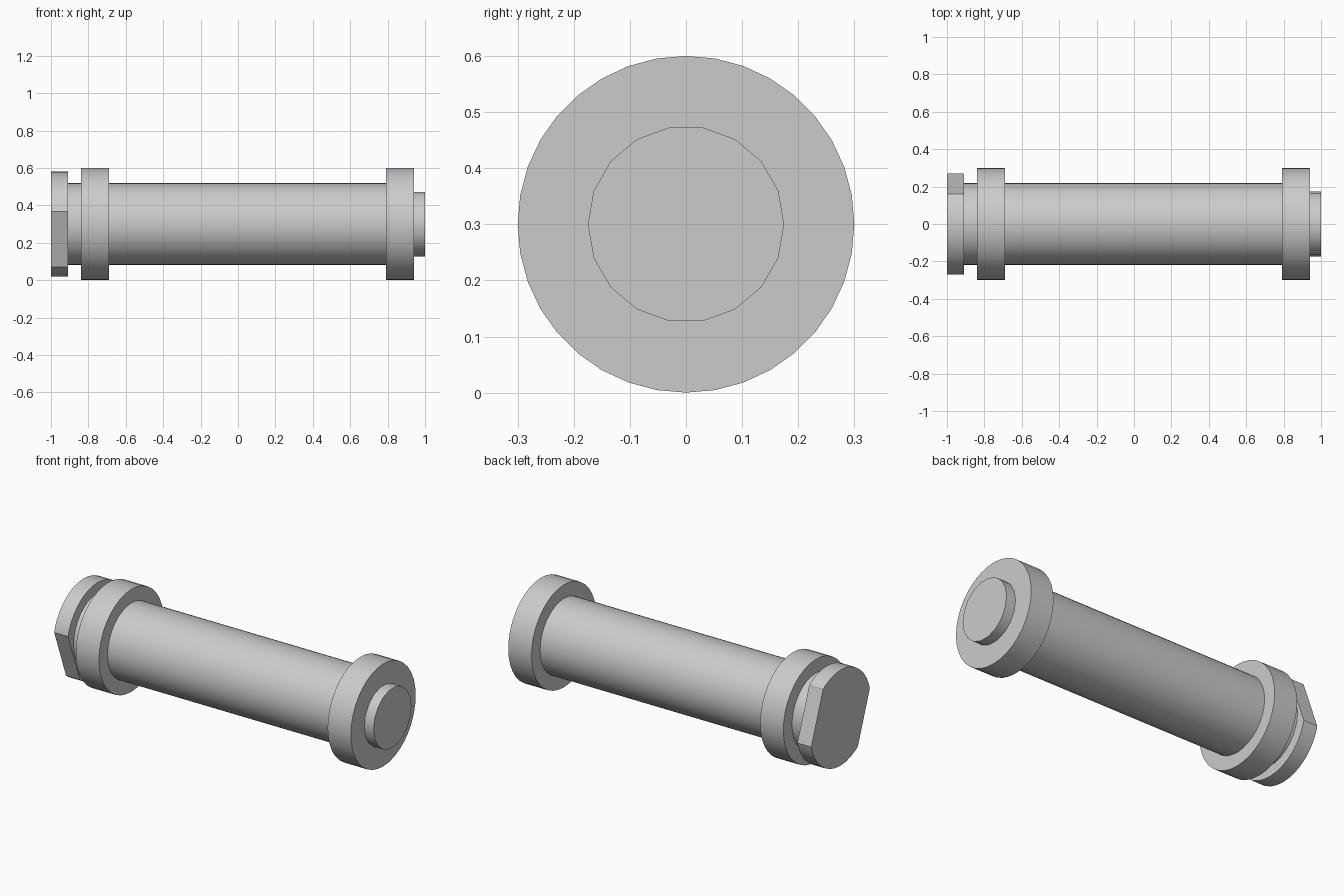
import bpy, bmesh, math
from mathutils import Matrix, Vector

cube = bpy.data.objects.get("Cube")
if cube:
    bpy.data.objects.remove(cube, do_unlink=True)

AXIS_Z = 0.30

steel = bpy.data.materials.new("grey steel")
steel.use_nodes = True
colour = (0.6, 0.6, 0.6, 1)
steel.diffuse_color = colour
steel.node_tree.nodes["Principled BSDF"].inputs["Base Color"].default_value = colour


def cylinder(name, radius, x0, x1, sides, flats=None):
    """Cylinder along x; flats = (distance, angle) trims two opposite sides."""
    bm = bmesh.new()
    bmesh.ops.create_cone(bm, cap_ends=True, segments=sides, radius1=radius,
                          radius2=radius, depth=x1 - x0)
    bm.transform(Matrix.Translation(((x0 + x1) / 2, 0, AXIS_Z))
                 @ Matrix.Rotation(math.pi / 2, 4, 'Y'))
    if flats:
        distance, angle = flats
        normal = Vector((0, math.cos(angle), math.sin(angle)))
        for side in (normal, -normal):
            cut = bmesh.ops.bisect_plane(
                bm, geom=bm.verts[:] + bm.edges[:] + bm.faces[:],
                plane_co=Vector((0, 0, AXIS_Z)) + side * distance,
                plane_no=side, clear_outer=True)
            edges = [e for e in cut["geom_cut"] if isinstance(e, bmesh.types.BMEdge)]
            bmesh.ops.holes_fill(bm, edges=edges)
    bmesh.ops.recalc_face_normals(bm, faces=bm.faces)
    mesh = bpy.data.meshes.new(name)
    bm.to_mesh(mesh)
    bm.free()
    mesh.materials.append(steel)
    obj = bpy.data.objects.new(name, mesh)
    bpy.context.collection.objects.link(obj)
    return obj


def activate(obj):
    bpy.ops.object.select_all(action='DESELECT')
    obj.select_set(True)
    bpy.context.view_layer.objects.active = obj


def bore(obj, cutter):
    activate(obj)
    mod = obj.modifiers.new("bore", 'BOOLEAN')
    mod.operation, mod.object, mod.solver = 'DIFFERENCE', cutter, 'EXACT'
    bpy.ops.object.modifier_apply(modifier=mod.name)


# Pin: flat-sided head, shaft and end stub
head = cylinder("head", 0.28, -1.0, -0.91, 36, flats=(0.23, math.radians(20.4)))
shaft = cylinder("shaft", 0.22, -0.93, 0.94, 32)
stub = cylinder("end_stub", 0.175, 0.90, 1.0, 18)

# Collars sliding on the shaft
left_collar = cylinder("left_collar", 0.30, 0.79, 0.94, 36)
right_collar = cylinder("right_collar", 0.30, -0.84, -0.69, 36)

# Centre hole in the stub, and clearance bores in the collars
hole = cylinder("hole_cutter", 0.07, 0.5, 1.1, 12)
clearance = cylinder("clearance_cutter", 0.2235, -1.2, 1.2, 32)
for part in (shaft, stub):
    bore(part, hole)
for part in (left_collar, right_collar):
    bore(part, clearance)
for cutter in (hole, clearance):
    bpy.data.objects.remove(cutter, do_unlink=True)

# Smooth round walls, crisp rims
for part in (head, shaft, stub, left_collar, right_collar):
    activate(part)
    bpy.ops.object.shade_smooth_by_angle(angle=math.radians(35))
# Keep the edges of the head flats crisp
for edge in head.data.edges:
    a, b = (head.data.vertices[i].co for i in edge.vertices)
    mid = (a + b) / 2 - Vector((0, 0, AXIS_Z))
    normal = Vector((0, math.cos(math.radians(20.4)), math.sin(math.radians(20.4))))
    if abs(abs(mid.dot(normal)) - 0.23) < 0.001:
        edge.use_edge_sharp = True
